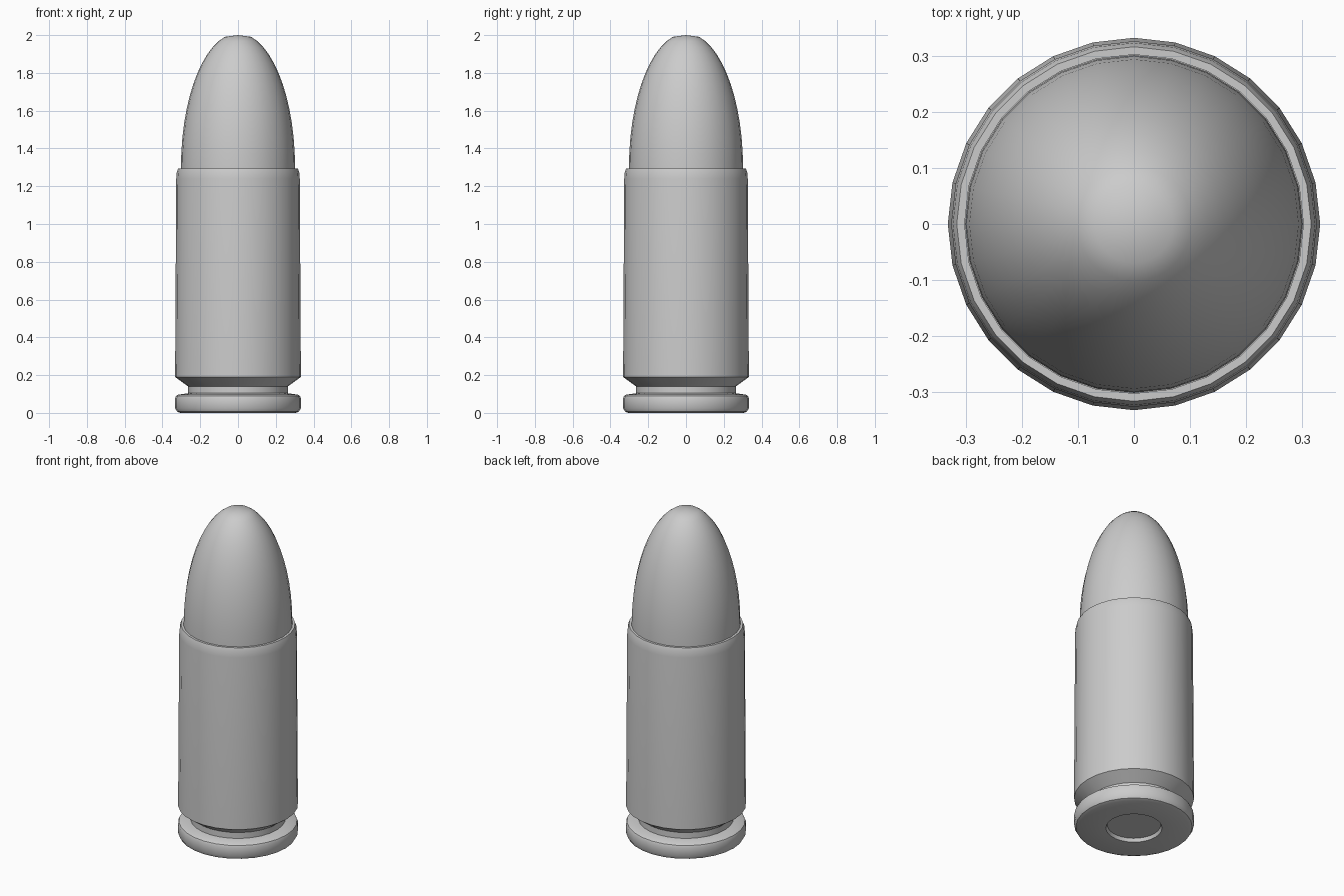
import bpy, bmesh, math

if "Cube" in bpy.data.objects:
    bpy.data.objects.remove(bpy.data.objects["Cube"])

SIDES = 28


def lathe(name, profile):
    """Revolve (radius, z) points around z; a radius of 0 makes a closed pole."""
    bm = bmesh.new()
    rings = []
    for r, z in profile:
        n = 1 if r == 0 else SIDES
        rings.append([bm.verts.new((r * math.cos(math.tau * i / SIDES),
                                    r * math.sin(math.tau * i / SIDES), z))
                      for i in range(n)])
    for a, b in zip(rings, rings[1:]):
        for i in range(SIDES):
            j = (i + 1) % SIDES
            quad = [a[i % len(a)], a[j % len(a)], b[j % len(b)], b[i % len(b)]]
            bm.faces.new(list(dict.fromkeys(quad)))
    bmesh.ops.recalc_face_normals(bm, faces=bm.faces)
    mesh = bpy.data.meshes.new(name)
    bm.to_mesh(mesh)
    bm.free()
    obj = bpy.data.objects.new(name, mesh)
    bpy.context.collection.objects.link(obj)
    bpy.ops.object.select_all(action='DESELECT')
    obj.select_set(True)
    bpy.context.view_layer.objects.active = obj
    bpy.ops.object.shade_smooth_by_angle(angle=math.radians(35))
    return obj


# Casing: recessed base, rounded rim, groove, tapered wall and rolled lip
lathe("casing", [
    (0, 0.02), (0.148, 0.02), (0.156, 0), (0.305, 0), (0.323, 0.007),
    (0.333, 0.025), (0.333, 0.078), (0.328, 0.09), (0.315, 0.097),
    (0.264, 0.104), (0.264, 0.14), (0.333, 0.19), (0.327, 1.24),
    (0.324, 1.275), (0.317, 1.295), (0.303, 1.295), (0.303, 1.25), (0, 1.25)])

# Rounded nose: elliptical dome with a small flattened tip
R, BASE, HEIGHT, STEPS = 0.302, 1.3, 0.71, 12
t_end = math.acos(0.07 / R)
dome = [(R * math.cos(t_end * i / STEPS), BASE + HEIGHT * math.sin(t_end * i / STEPS))
        for i in range(STEPS + 1)]
lathe("nose", [(0, 1.26), (R, 1.26)] + dome + [(0, 2.0)])
